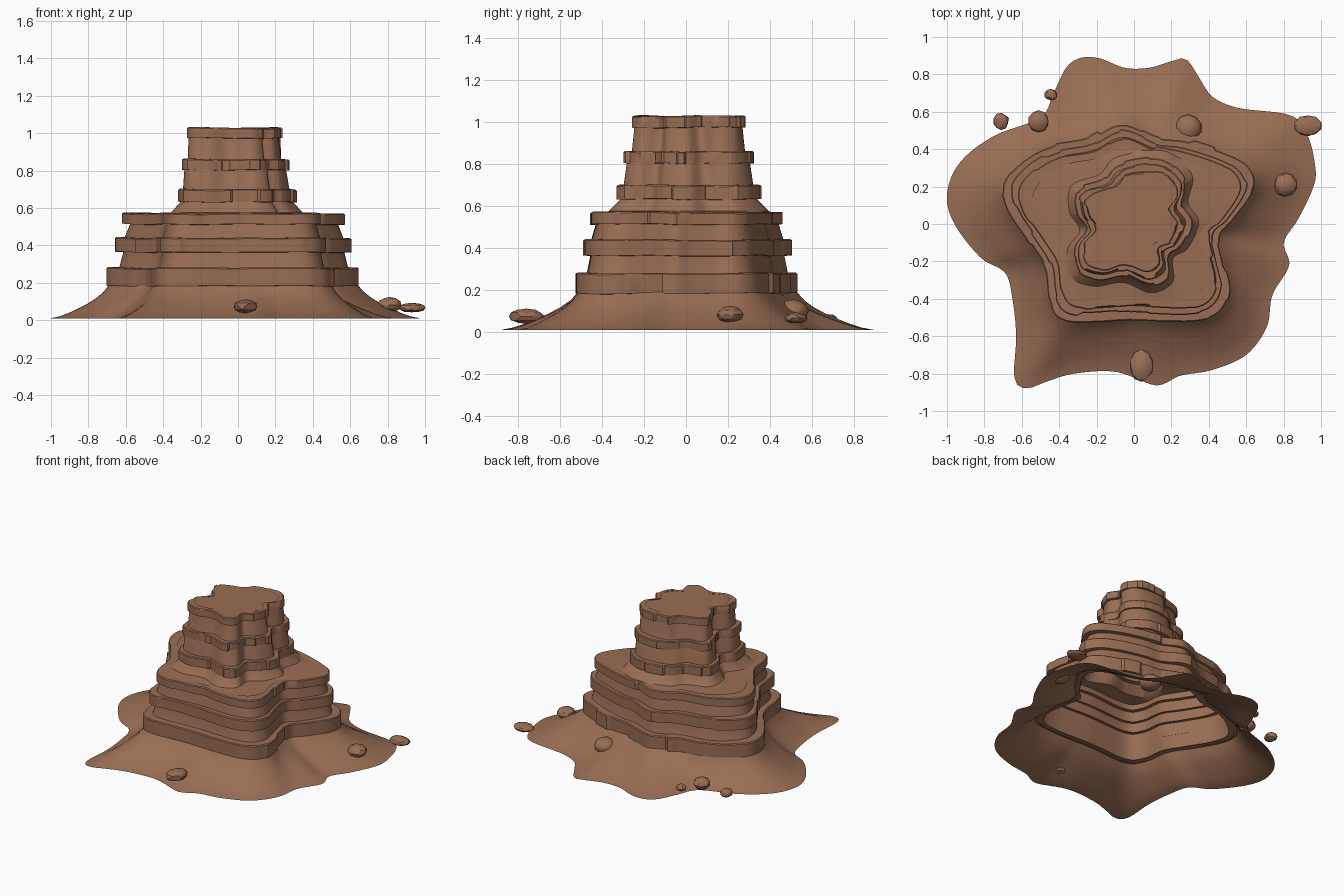
import bpy, bmesh, math, random
from mathutils import Vector, noise

random.seed(7)
N = 180
TAU = math.tau

cube = bpy.data.objects.get("Cube")
if cube:
    bpy.data.objects.remove(cube, do_unlink=True)

clay = bpy.data.materials.new("red brown sandstone")
clay.use_nodes = True
COLOUR = (0.32, 0.155, 0.088, 1)
clay.diffuse_color = COLOUR
shader = clay.node_tree.nodes["Principled BSDF"]
shader.inputs["Base Color"].default_value = COLOUR
shader.inputs["Roughness"].default_value = 0.9


def outline(points):
    """Radius at N even angles of a smooth closed curve through the points."""
    pts = [Vector(p) for p in points]
    polar = []
    for i in range(len(pts)):
        a, b, c, d = (pts[(i + k) % len(pts)] for k in (-1, 0, 1, 2))
        for s in range(12):
            t = s / 12
            p = b + (c - a) * t / 2 + (2 * a - 5 * b + 4 * c - d) * t * t / 2 \
                + (3 * b - a - 3 * c + d) * t ** 3 / 2
            polar.append((math.atan2(p.y, p.x) % TAU, p.length))
    polar.sort()
    first, last = polar[0], polar[-1]
    polar = [(last[0] - TAU, last[1])] + polar + [(first[0] + TAU, first[1])]
    radii, j = [], 0
    for i in range(N):
        angle = TAU * i / N
        while polar[j + 1][0] < angle:
            j += 1
        (a0, r0), (a1, r1) = polar[j], polar[j + 1]
        radii.append(r0 + (r1 - r0) * (angle - a0) / max(a1 - a0, 1e-6))
    return radii


def mix(a, b, t):
    return [p + (q - p) * t for p, q in zip(a, b)]


def grow(radii, scale=1, add=0):
    return [r * scale + add for r in radii]


def finish(name, bm, angle):
    mesh = bpy.data.meshes.new(name)
    bm.to_mesh(mesh)
    bm.free()
    mesh.materials.append(clay)
    mesh.polygons.foreach_set("use_smooth", [True] * len(mesh.polygons))
    mesh.set_sharp_from_angle(angle=math.radians(angle))
    obj = bpy.data.objects.new(name, mesh)
    bpy.context.collection.objects.link(obj)
    return obj


def loft(name, rings, cap=False, wave=0.0, angle=35):
    """Skin a stack of (radii, height) rings; wave gives uneven heights."""
    bm = bmesh.new()
    rows = []
    for radii, z in rings:
        row = []
        for i, r in enumerate(radii):
            a = TAU * i / N
            dz = wave * noise.noise(Vector((math.cos(a), math.sin(a), z)) * 2.5)
            row.append(bm.verts.new((r * math.cos(a), r * math.sin(a), z + dz)))
        rows.append(row)
    for low, high in zip(rows, rows[1:]):
        for i in range(N):
            k = (i + 1) % N
            bm.faces.new((low[i], low[k], high[k], high[i]))
    if cap:
        centre = bm.verts.new((0, 0, rings[-1][1]))
        for i in range(N):
            bm.faces.new((rows[-1][i], rows[-1][(i + 1) % N], centre))
    return finish(name, bm, angle)


def blocks(depth):
    """Stepped radial offsets that break a band into chunky blocks."""
    steps = []
    while len(steps) < N:
        steps += [random.uniform(-depth, depth)] * random.randint(3, 11)
    return steps[:N]


def band(name, radii, low, high, inner):
    rough = [r + s for r, s in zip(radii, blocks(0.011))]
    edge = grow(rough, 1, -0.006)
    loft(name, [(inner, low), (rough, low + 0.003), (rough, high - 0.006),
                (edge, high), (inner, high)], wave=0.006, angle=28)


# Outlines: ground apron, wide lower tier, foot and crown of the upper tier
apron = outline([
    (.96, .2), (.97, .3), (.93, .47), (.84, .58), (.56, .62), (.42, .68),
    (.35, .78), (.28, .88), (.2, .87), (.08, .835), (-.05, .835), (-.18, .885),
    (-.28, .89), (-.36, .84), (-.43, .7), (-.5, .57), (-.75, .47), (-.93, .33),
    (-1, .16), (-.96, 0), (-.82, -.18), (-.69, -.26), (-.65, -.4), (-.63, -.6),
    (-.64, -.82), (-.58, -.88), (-.46, -.84), (-.32, -.8), (-.1, -.79),
    (.1, -.86), (.17, -.85), (.25, -.81), (.42, -.78), (.6, -.7), (.71, -.55),
    (.74, -.38), (.83, -.22), (.8, -.1), (.88, .03)])
lower = outline([
    (.65, .2), (.62, .31), (.5, .38), (.28, .45), (.13, .47), (-.07, .54),
    (-.25, .46), (-.45, .42), (-.6, .34), (-.7, .22), (-.68, .08), (-.57, -.09),
    (-.48, -.24), (-.45, -.42), (-.35, -.52), (0, -.51), (.3, -.52),
    (.45, -.48), (.51, -.36), (.48, -.2), (.46, -.06), (.54, .03)])
foot = outline([
    (.3, .01), (.25, .1), (.27, .23), (.14, .34), (-.08, .31), (-.16, .23),
    (-.29, .18), (-.3, .06), (-.25, -.03), (-.31, -.12), (-.29, -.25),
    (-.18, -.29), (-.05, -.27), (.08, -.32), (.18, -.27), (.18, -.16),
    (.25, -.11)])
crown = outline([
    (.22, 0), (.18, .07), (.23, .15), (.2, .24), (.1, .27), (-.03, .265),
    (-.09, .2), (-.24, .14), (-.24, .05), (-.2, -.03), (-.265, -.11),
    (-.25, -.21), (-.15, -.24), (-.05, -.21), (.07, -.25), (.13, -.2),
    (.12, -.12), (.19, -.09)])


def upper(z):
    return mix(foot, crown, min(max((z - 0.66) / 0.33, 0), 1))


# Sloping apron of scree
skirt = grow(lower, 0.97)
profile = [(0, .01), (.15, .021), (.3, .04), (.45, .063), (.6, .088),
           (.75, .117), (.88, .15), (1, .195)]
loft("scree_apron", [(mix(apron, skirt, t), z) for t, z in profile], angle=60)

# Rock core with a broad shelf between the tiers
core = [(grow(lower, s), z) for s, z in
        [(.96, .18), (.9, .28), (.87, .36), (.86, .44), (.82, .51), (.81, .565)]]
core.append((grow(foot, 1.12, 0.01), .575))
core += [(grow(upper(z), 1, -d), z) for z, d in
         [(.63, .005), (.7, .015), (.8, .008), (.86, .02), (.97, .008), (1.025, .02)]]
loft("rock_core", core, cap=True, angle=30)

# Jutting strata of the lower tier
for i, (low, high, scale) in enumerate(
        [(.18, .28, 1), (.36, .44, .925), (.51, .572, .865)]):
    band(f"lower_stratum_{i + 1}", grow(lower, scale), low, high,
         grow(lower, scale - 0.1))

# Jutting strata of the upper tier
for i, (low, high) in enumerate([(.63, .7), (.8, .86), (.97, 1.028)]):
    ring = grow(upper((low + high) / 2), 1, 0.008)
    band(f"upper_stratum_{i + 1}", ring, low, high, grow(ring, 0.85))


def boulder(name, place, size, angle=20, rough=0.2):
    bm = bmesh.new()
    bmesh.ops.create_icosphere(bm, subdivisions=2, radius=1)
    # Slice random flat facets off the sphere
    for _ in range(9):
        way = Vector([random.gauss(0, 1) for _ in range(3)]).normalized()
        limit = 1 - random.uniform(0.3, 1) * rough
        for v in bm.verts:
            over = v.co.dot(way) - limit
            if over > 0:
                v.co -= way * over
    for v in bm.verts:
        v.co = Vector([p + c * s for p, c, s in zip(place, v.co, size)])
    finish(name, bm, angle)


# Loose boulders on the apron
boulder("front_boulder", (.04, -.76, .073), (.065, .09, .038))
boulder("left_boulder", (.81, .21, .082), (.066, .064, .042), rough=0.1)
boulder("edge_boulder", (.93, .525, .066), (.075, .06, .027))
boulder("back_boulder", (-.51, .55, .055), (.058, .06, .042))
boulder("back_pebble_1", (-.71, .55, .04), (.043, .048, .03))
boulder("back_pebble_2", (-.445, .69, .06), (.036, .032, .026))
boulder("buried_boulder", (.29, .51, .1), (.075, .075, .055), 60, 0.05)
